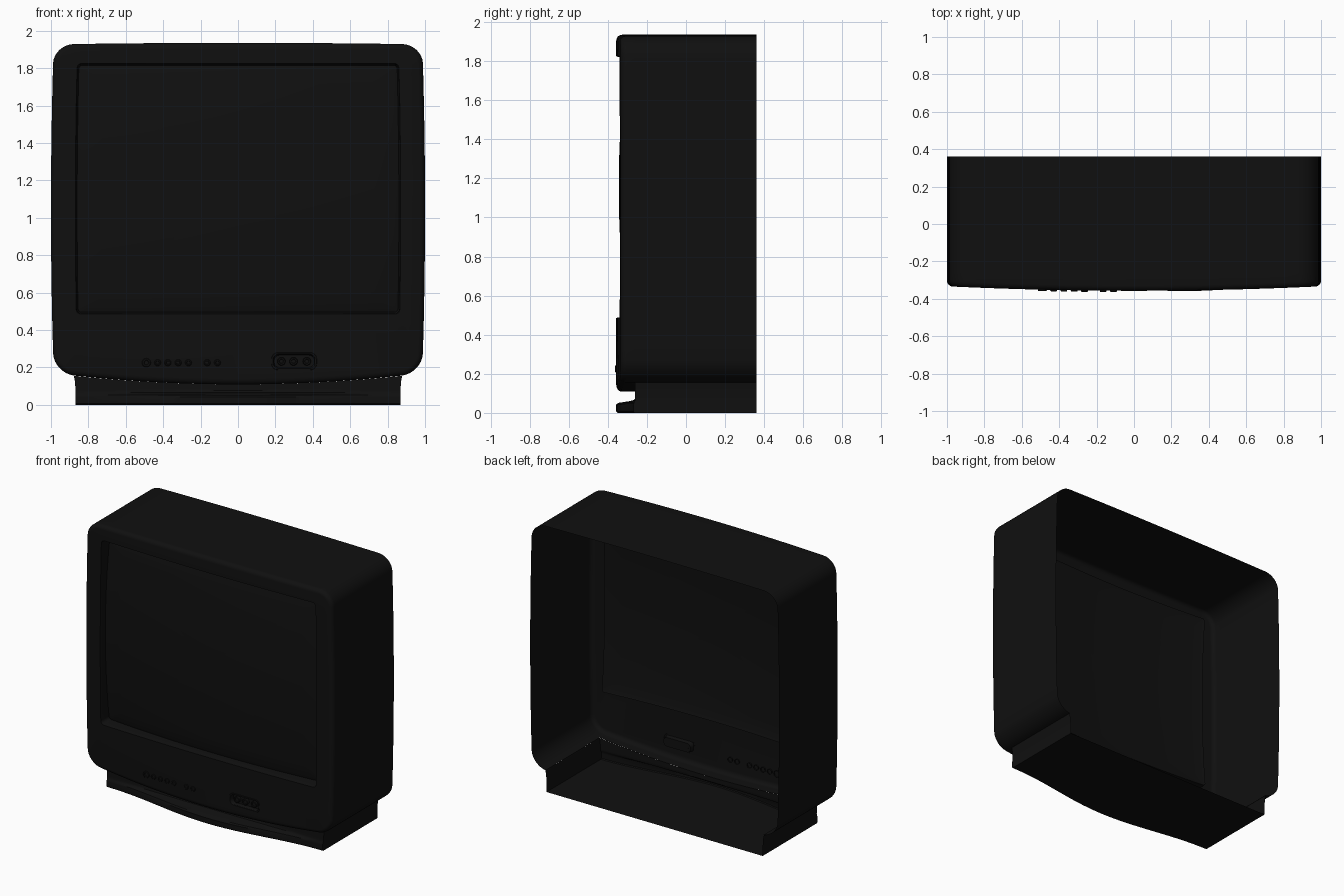
import bpy, bmesh, math
from mathutils import Matrix, Vector

if "Cube" in bpy.data.objects:
    bpy.data.objects.remove(bpy.data.objects["Cube"])

mat = bpy.data.materials.new("black_plastic")
mat.diffuse_color = (0.005, 0.005, 0.005, 1)
mat.use_nodes = True
mat.node_tree.nodes["Principled BSDF"].inputs["Base Color"].default_value = mat.diffuse_color


def finish(name, bm, angle=35):
    bmesh.ops.remove_doubles(bm, verts=bm.verts, dist=1e-5)
    bmesh.ops.recalc_face_normals(bm, faces=bm.faces)
    me = bpy.data.meshes.new(name)
    bm.to_mesh(me)
    bm.free()
    ob = bpy.data.objects.new(name, me)
    bpy.context.collection.objects.link(ob)
    me.materials.append(mat)
    bpy.ops.object.select_all(action='DESELECT')
    ob.select_set(True)
    bpy.context.view_layer.objects.active = ob
    bpy.ops.object.shade_smooth_by_angle(angle=math.radians(angle))
    return ob


def rounded_rect(x0, x1, z0, z1, r, m=24, c=8):
    """Closed loop of (x, z) points with a fixed count, so loops can be bridged."""
    centres = [(x1 - r, z0 + r, -90), (x1 - r, z1 - r, 0),
               (x0 + r, z1 - r, 90), (x0 + r, z0 + r, 180)]
    pts = []
    for k, (cx, cz, a0) in enumerate(centres):
        for i in range(c + 1):
            a = math.radians(a0 + 90 * i / c)
            pts.append((cx + r * math.cos(a), cz + r * math.sin(a)))
        nx, nz, na = centres[(k + 1) % 4]
        a = math.radians(na)
        q, p = (nx + r * math.cos(a), nz + r * math.sin(a)), pts[-1]
        pts += [(p[0] + (q[0] - p[0]) * i / m, p[1] + (q[1] - p[1]) * i / m)
                for i in range(1, m)]
    return pts


def outline(w, z0, z1, r):
    """Rounded rectangle with bowed sides, top and sagging bottom."""
    out = []
    for x, z in rounded_rect(-w, w, z0, z1, r):
        sag = min(1, max(0, (0.45 - z) / 0.29))
        crown = min(1, max(0, (z - 1.83) / 0.1))
        xx = x * (1 - 0.015 * ((z - 1.05) / 0.89) ** 2)
        out.append((xx, z + 0.06 * (x * x - 0.77) * sag - 0.008 * x * x * crown))
    return out


def face_y(x):
    return -0.357 + 0.024 * x * x


def screen_y(x, z):
    return -0.344 + 0.06 * x * x + 0.09 * (z - 1.155) ** 2


def loft(bm, rings):
    loops = [[bm.verts.new(p) for p in ring] for ring in rings]
    for a, b in zip(loops, loops[1:]):
        n = len(a)
        for i in range(n):
            bm.faces.new((a[i], a[(i + 1) % n], b[(i + 1) % n], b[i]))
    return loops


def shell_ring(inset, depth):
    return [(x, face_y(x) + depth, z) for x, z in
            outline(1 - inset, 0.155 + inset, 1.935 - inset, 0.11 - inset)]


# Cabinet: open-backed shell, rounded front edge, bezel and screen recess
flat = [(x, z) for x, z in outline(1, 0.155, 1.935, 0.11)]
rings = [[(x, 0.36, z) for x, z in flat], [(x, -0.26, z) for x, z in flat]]
R = 0.03
for i in range(7):
    a = math.radians(15 * i)
    rings.append(shell_ring(R * (1 - math.cos(a)), R * (1 - math.sin(a))))
for inset, depth in ((0, 0), (0.003, 0.008)):
    rings.append([(x, face_y(x) + depth, z) for x, z in
                  outline(0.87 - inset, 0.485 + inset, 1.825 - inset, 0.025)])
opening = outline(0.86, 0.495, 1.815, 0.02)
rings.append([(x, screen_y(x, z) + 0.005, z) for x, z in opening])
bm = bmesh.new()
loft(bm, rings)
# leave the underside open above the base
under = [f for f in bm.faces if f.calc_center_median().z < 0.2
         and abs(f.calc_center_median().x) < 0.872 and f.calc_center_median().y > -0.2]
bmesh.ops.delete(bm, geom=under, context='FACES')
# cut the socket window in the lower bezel
X0, X1, Z0, Z1 = 0.19, 0.41, 0.197, 0.268


def near(f):
    c = f.calc_center_median()
    return c.y < -0.33 and 0 < c.x < 0.7 and 0.14 < c.z < 0.48


for co, no in (((X0, 0, 0), (1, 0, 0)), ((X1, 0, 0), (1, 0, 0)),
               ((0, 0, Z0), (0, 0, 1)), ((0, 0, Z1), (0, 0, 1))):
    fs = [f for f in bm.faces if near(f)]
    geom = fs + list({e for f in fs for e in f.edges}) + list({v for f in fs for v in f.verts})
    bmesh.ops.bisect_plane(bm, geom=geom, plane_co=co, plane_no=no)
hole = [f for f in bm.faces if near(f) and X0 < f.calc_center_median().x < X1
        and Z0 < f.calc_center_median().z < Z1]
bmesh.ops.delete(bm, geom=hole, context='FACES')
finish("cabinet_shell", bm)

# Screen: gently domed glass
bm = bmesh.new()
srings = []
for s in (1, 0.97, 0.85, 0.7, 0.55, 0.4, 0.25, 0.1):
    ring = [(x * s, 1.155 + (z - 1.155) * s) for x, z in opening]
    srings.append([(x, screen_y(x, z) + (0.005 if s == 1 else 0), z) for x, z in ring])
bm.faces.new(loft(bm, srings)[-1])
finish("screen", bm)

# Base: bowed front lip, recessed neck, floor and side walls
bm = bmesh.new()
N = 40
cols = []
for i in range(N + 1):
    t = -1 + 2 * i / N
    f = -0.268 - 0.089 * (0.5 + 0.5 * math.cos(math.pi * t))
    zb = 0.155 + 0.06 * ((0.877 * t) ** 2 - 0.77)
    d = -0.26 - f
    prof = [(0.36, 0), (f + 0.006, 0), (f, 0.006), (f, 0.042), (f + 0.1 * d, 0.051),
            (f + 0.7 * d, 0.06), (f + 0.93 * d, 0.066), (-0.26, 0.075), (-0.26, 0.09),
            (-0.26, 0.09 + (zb - 0.09) * 0.6), (-0.26, zb)]
    cols.append([bm.verts.new((t * (0.868 + 0.01 * (z / 0.155) ** 4), y, z)) for y, z in prof])
for a, b in zip(cols, cols[1:]):
    for j in range(len(a) - 1):
        bm.faces.new((a[j], b[j], b[j + 1], a[j + 1]))
for col in (cols[0], cols[-1]):
    back = [bm.verts.new((v.co.x, 0.36, v.co.z)) for v in col[2:]]
    bm.faces.new((col[0], col[1], col[2], back[0]))
    for j in range(len(back) - 1):
        bm.faces.new((col[j + 2], col[j + 3], back[j + 1], back[j]))
finish("base", bm)

# Socket pocket with a slim raised rim
bm = bmesh.new()
prings = []
for grow, dep in ((0.012, 0.001), (0.01, -0.003), (0.003, -0.003), (0, 0.002), (-0.003, 0.03)):
    pts = rounded_rect(X0 - grow, X1 + grow, Z0 - grow, Z1 + grow, 0.03 + grow * 0.5, 6, 6)
    prings.append([(x, face_y(x) + dep, z) for x, z in pts])
bm.faces.new(loft(bm, prings)[-1])
finish("socket_pocket", bm)


def knob(name, x, z, r, front, back):
    """Round button or socket facing the front."""
    bm = bmesh.new()
    y = face_y(x)
    pr = []
    for rr, d in ((r, back), (r, front + 0.003), (r - 0.003, front), (r * 0.55, front),
                  (r * 0.45, front + 0.004)):
        pr.append([(x + rr * math.cos(k * math.pi / 12), y + d,
                    z + rr * math.sin(k * math.pi / 12)) for k in range(24)])
    bm.faces.new(loft(bm, pr)[-1])
    finish(name, bm)


# Control buttons and sockets
for i, x in enumerate((-0.49, -0.43, -0.375, -0.32, -0.265, -0.165, -0.11)):
    knob(f"button_{i + 1}", x, 0.225, 0.024 if i == 0 else 0.018, -0.007, 0.01)
for i, x in enumerate((0.232, 0.297, 0.368)):
    knob(f"socket_{i + 1}", x, 0.232, 0.022, 0.006, 0.03)
